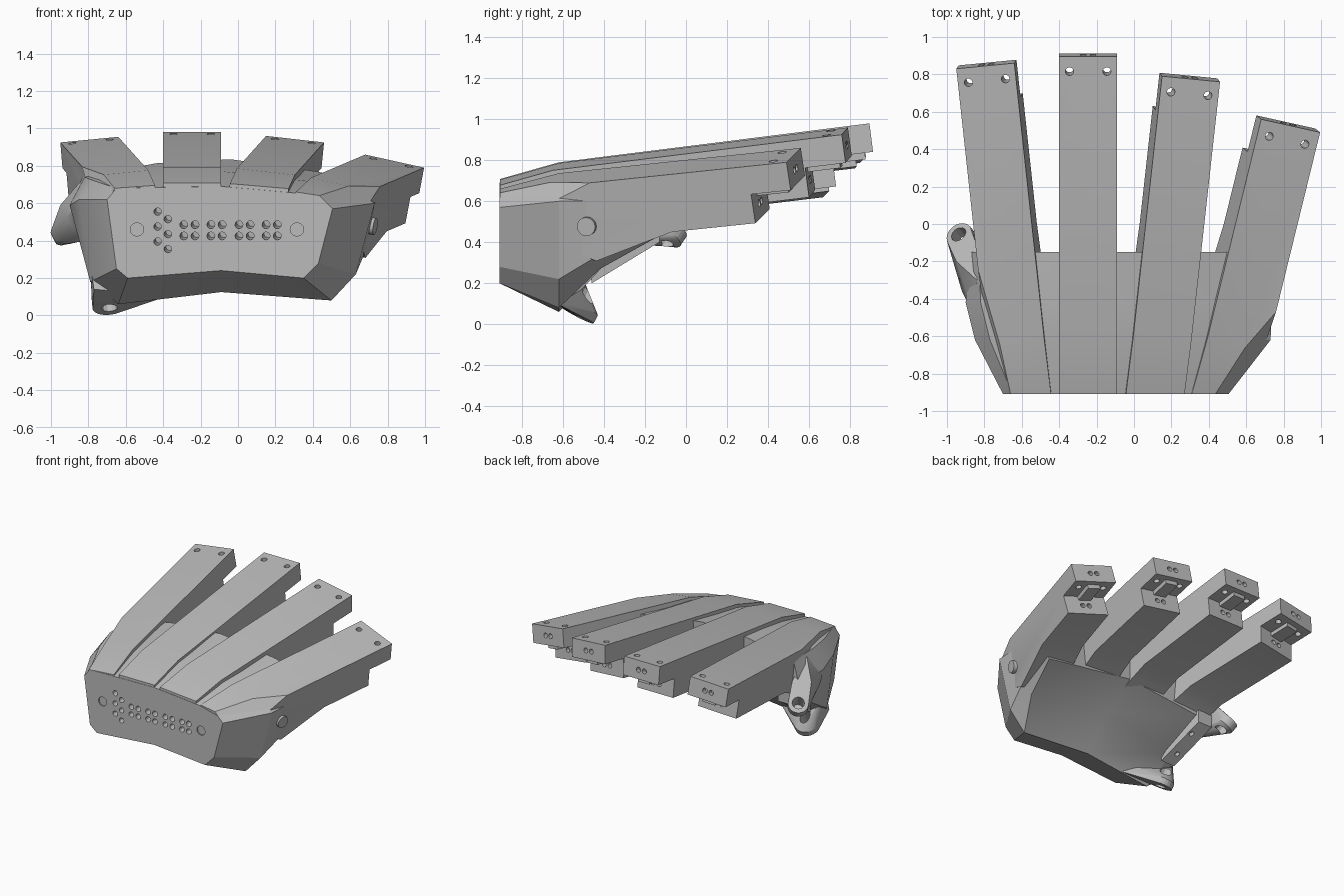
import bpy, bmesh, math
from mathutils import Vector, Matrix

if "Cube" in bpy.data.objects:
    bpy.data.objects.remove(bpy.data.objects["Cube"], do_unlink=True)

grey = bpy.data.materials.new("matte_grey")
grey.use_nodes = True
grey.diffuse_color = (0.5, 0.5, 0.5, 1)
grey.node_tree.nodes["Principled BSDF"].inputs["Base Color"].default_value = (0.5, 0.5, 0.5, 1)


def make_object(name, bm):
    bmesh.ops.recalc_face_normals(bm, faces=bm.faces[:])
    mesh = bpy.data.meshes.new(name)
    bm.to_mesh(mesh)
    bm.free()
    obj = bpy.data.objects.new(name, mesh)
    bpy.context.collection.objects.link(obj)
    mesh.materials.append(grey)
    return obj


def activate(obj):
    bpy.ops.object.select_all(action='DESELECT')
    obj.select_set(True)
    bpy.context.view_layer.objects.active = obj


def smooth(obj, degrees=22):
    activate(obj)
    bpy.ops.object.shade_smooth_by_angle(angle=math.radians(degrees))


def add_cylinder(bm, centre, axis, radius, depth, sides=12):
    turn = Vector(axis).to_track_quat('Z', 'Y').to_matrix().to_4x4()
    bmesh.ops.create_cone(bm, cap_ends=True, segments=sides, radius1=radius,
                          radius2=radius, depth=depth,
                          matrix=Matrix.Translation(Vector(centre)) @ turn)


def drill(obj, holes):
    """Cut a list of (centre, axis, radius, depth) holes out of an object."""
    bm = bmesh.new()
    for hole in holes:
        add_cylinder(bm, *hole)
    cutter = make_object("hole_cutter", bm)
    cutter.hide_render = True
    mod = obj.modifiers.new("holes", 'BOOLEAN')
    mod.operation = 'DIFFERENCE'
    mod.solver = 'EXACT'
    mod.object = cutter
    activate(obj)
    bpy.ops.object.modifier_apply(modifier=mod.name)
    bpy.data.objects.remove(cutter, do_unlink=True)


def loft(name, rings):
    bm = bmesh.new()
    loops = [[bm.verts.new((x, y, z)) for x, z in pts] for y, pts in rings]
    count = len(loops[0])
    for a, b in zip(loops, loops[1:]):
        for i in range(count):
            j = (i + 1) % count
            bm.faces.new((a[i], a[j], b[j], b[i]))
    bm.faces.new(loops[0])
    bm.faces.new(loops[-1])
    return make_object(name, bm)


def hull(name, points, disc=None):
    """Convex solid around points and, optionally, a rounded end disc."""
    bm = bmesh.new()
    if disc:
        add_cylinder(bm, *disc, sides=24)
    for p in points:
        bm.verts.new(p)
    out = bmesh.ops.convex_hull(bm, input=bm.verts[:])
    loose = {g for g in out["geom_interior"] + out["geom_unused"]
             if isinstance(g, bmesh.types.BMVert)}
    bmesh.ops.delete(bm, geom=list(loose), context='VERTS')
    return make_object(name, bm)


# Palm: cross-sections from the front plate back to the webs between the fingers
FRONT = -.91
palm = loft("palm", [
    (FRONT, [(-.7, .62), (-.65, .68), (-.42, .685), (-.09, .69), (.3, .655), (.46, .615),
             (.505, .57), (.43, .28), (.35, .2), (-.09, .24), (-.59, .2), (-.65, .25)]),
    (-.62, [(-.85, .62), (-.77, .72), (-.43, .755), (-.08, .77), (.36, .72), (.66, .65),
            (.73, .6), (.63, .22), (.5, .08), (-.09, .125), (-.64, .06), (-.79, .18)]),
    (-.42, [(-.9, .59), (-.82, .74), (-.43, .785), (-.07, .795), (.38, .735), (.66, .68),
            (.74, .6), (.68, .34), (.6, .27), (-.09, .37), (-.7, .26), (-.81, .3)]),
    (-.15, [(-.88, .56), (-.83, .74), (-.43, .815), (-.04, .835), (.42, .77), (.72, .7),
            (.76, .62), (.72, .46), (.66, .42), (-.09, .53), (-.74, .46), (-.85, .47)]),
])

# Connector holes and two wide shallow seats in the front plate
slant = (.12, 1, .15)
holes = [((-.43 + .055 * (i % 2), FRONT, .555 - .04 * i), slant, .02, .16) for i in range(6)]
for x in (-.29, -.145, .005, .15):
    for dx in (0, .06):
        for z in (.425, .485):
            holes.append(((x + dx, FRONT, z), slant, .021, .16))
for x in (-.54, .315):
    holes.append(((x, FRONT, .46), (0, 1, 0), .036, .02))
drill(palm, holes)
smooth(palm)

# Fingers: tip corners, one point on a top edge at the knuckle, side of that edge
fingers = {
    "outer_right_finger": ((-.95, .83, .925), (-.64, .86, .955), (-.49, -.62, .775), 1),
    "middle_right_finger": ((-.4, .895, .98), (-.09, .895, .98), (-.4, -.62, .79), -1),
    "middle_left_finger": ((.15, .79, .96), (.46, .76, .925), (.004, -.62, .785), -1),
    "outer_left_finger": ((.68, .56, .86), (.995, .49, .79), (.4, -.62, .735), -1),
}
# Planes that trim the finger roots flush with the palm's flanks and bevels
trims = {
    "outer_right_finger": [((-.655, -.91, .69), (-.46, -.155, .2)),
                           ((-.693, -.91, .62), (-.107, -.051, -.015))],
    "outer_left_finger": [((.498, -.91, .57), (.084, -.063, -.022)),
                          ((.46, -.91, .615), (1, -.85, 1))],
}


def build_finger(name, left, right, knuckle, side):
    left, right, knuckle = Vector(left), Vector(right), Vector(knuckle)
    half = (right - left).length / 2
    across = (right - left).normalized()
    tip = (left + right) / 2
    along = tip + across * side * half - knuckle
    along -= across * along.dot(across)
    length = along.length
    along.normalize()
    up = across.cross(along)

    def place(x, t, h):
        return tip + across * x - along * t + up * h

    # Side profile: thin stepped tip, straight shaft, belly curving into the palm
    profile = [(0, 0), (length, 0), (length + .38, -.058), (length + .38, -.13),
               (length, -.28), (length - .2, -.39), (length - .47, -.318),
               (length - .6, -.285), (.2, -.285), (.2, -.14), (0, -.14)]
    bm = bmesh.new()
    walls = [[bm.verts.new(place(s * half, t, h)) for t, h in profile] for s in (-1, 1)]
    for i in range(len(profile)):
        j = (i + 1) % len(profile)
        bm.faces.new((walls[0][i], walls[0][j], walls[1][j], walls[1][i]))
    for wall in walls:
        bm.faces.new(wall)
    for co, no in [((0, FRONT + .002, 0), (0, -1, 0))] + trims.get(name, []):
        bmesh.ops.bisect_plane(bm, geom=bm.verts[:] + bm.edges[:] + bm.faces[:],
                               plane_co=co, plane_no=no, clear_outer=True)
        bmesh.ops.holes_fill(bm, edges=[e for e in bm.edges if e.is_boundary], sides=0)
    finger = make_object(name, bm)

    # Upright pin holes through the tip, paired cord holes in both end faces
    cuts = []
    for s in (-1, 1):
        cuts.append((place(s * .1, .08, -.07), up, .022, .25))
        cuts.append((place(s * .026, 0, -.07), along, .019, .08))
        cuts.append((place(s * .026, .2, -.215), along, .019, .08))
    drill(finger, cuts)
    smooth(finger, 24)

    # Raised rib under the stepped tip
    hull(name + "_tip_rib", [place(x, t, h) for x in (-.05, .05)
                             for t in (.04, .205) for h in (-.13, -.172)])


for finger_name, spec in fingers.items():
    build_finger(finger_name, *spec)

# Thumb hinge: a thick upper lug and a flat lower lug continuing the front bevel
pin_axis = Vector((-.4, .5, .77)).normalized()
plate_axis = Vector((-.1, .46, .88)).normalized()
upper = Vector((-.922, -.075, .445))
lower = Vector((-.69, -.52, .065))
upper_lug = hull("upper_thumb_lug",
                 [(-.84, -.3, .72), (-.92, -.36, .52), (-.95, -.2, .59), (-.82, -.36, .4),
                  (-.84, -.12, .6), (-.85, -.5, .6)],
                 (upper, pin_axis, .074, .06))
lower_lug = hull("lower_thumb_lug",
                 [(-.77, -.68, .14), (-.37, -.64, .105), (-.79, -.62, .27),
                  (-.45, -.6, .16), (-.78, -.5, .22)],
                 (lower, plate_axis, .09, .045))
drill(upper_lug, [(upper, pin_axis, .044, .16)])
drill(lower_lug, [(lower, plate_axis, .042, .3)])
smooth(upper_lug, 28)
smooth(lower_lug, 28)

# Sloping thumb seat between the lugs
seat = hull("thumb_seat", [(x + dx, y, z + dz)
                           for x, y, z in ((-.76, -.46, .2), (-.83, -.13, .4))
                           for dx in (0, .12) for dz in (0, .1)])
drill(seat, [(Vector((-.72, y, z)), (0, -.4, .9), .018, .06)
             for y, z in ((-.38, .25), (-.22, .345))])

# Wrist pivot boss on the left flank
bm = bmesh.new()
add_cylinder(bm, (.705, -.48, .48), (.95, -.25, -.15), .046, .06, 16)
boss = make_object("wrist_pivot_boss", bm)
smooth(boss, 30)
